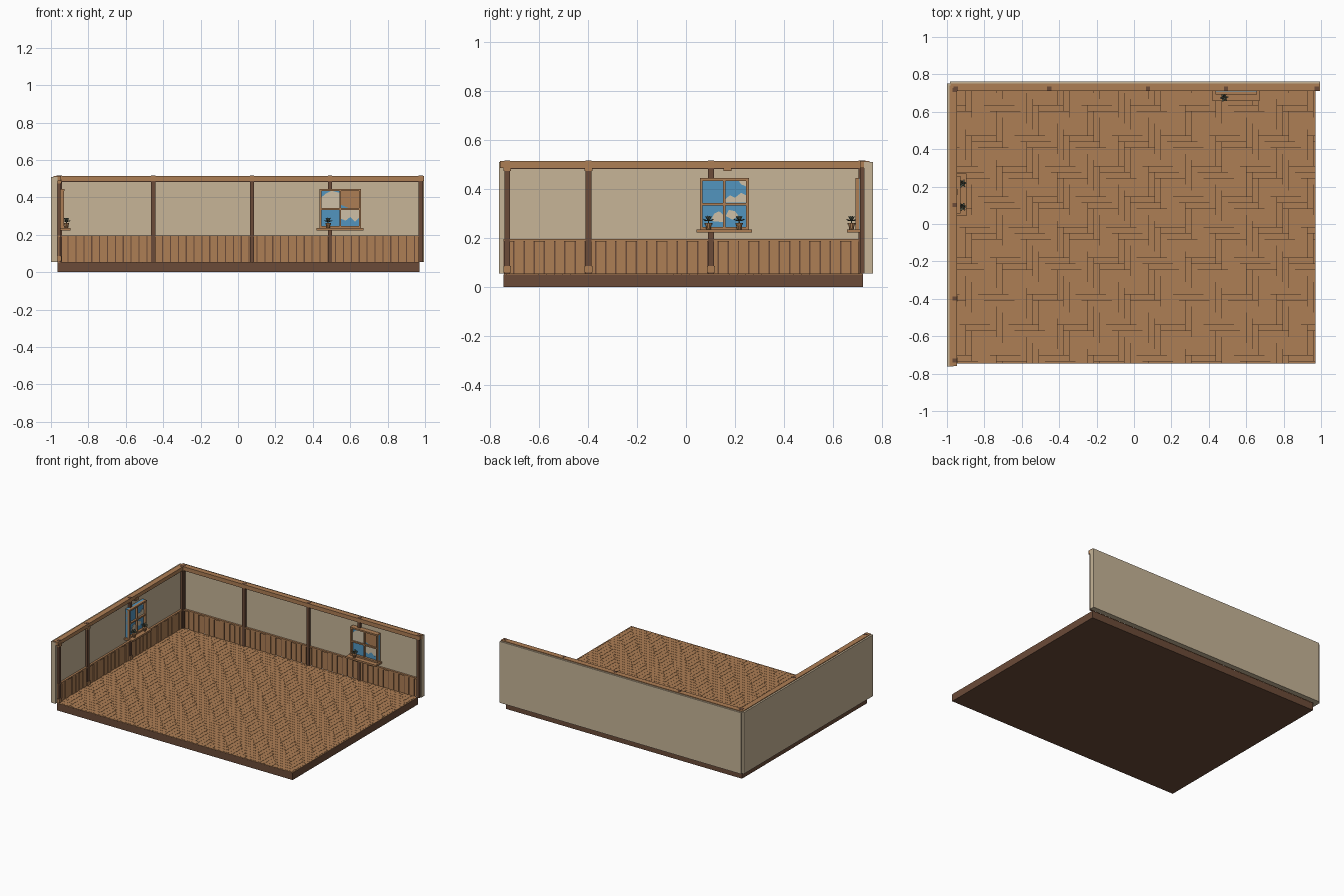
import bpy, bmesh, math
from mathutils import Matrix, Vector

if "Cube" in bpy.data.objects:
    bpy.data.objects.remove(bpy.data.objects["Cube"], do_unlink=True)


def material(name, rgb):
    m = bpy.data.materials.new(name)
    m.use_nodes = True
    m.diffuse_color = (*rgb, 1)
    m.node_tree.nodes["Principled BSDF"].inputs["Base Color"].default_value = (*rgb, 1)
    return m


PLASTER = material("beige plaster", (.57, .46, .31))
WOOD = material("warm wood", (.42, .21, .09))
DARK = material("dark wood", (.147, .07, .04))
GAP = material("shadow brown", (.05, .024, .012))
SKY = material("sky blue", (.085, .30, .52))
CLOUD = material("cloud cream", (.62, .53, .39))
LEAF = material("grey green", (.12, .14, .095))


def finish(name, bm, mat):
    bmesh.ops.recalc_face_normals(bm, faces=bm.faces)
    me = bpy.data.meshes.new(name)
    bm.to_mesh(me)
    bm.free()
    me.materials.append(mat)
    ob = bpy.data.objects.new(name, me)
    bpy.context.scene.collection.objects.link(ob)
    return ob


def boxes(name, spans, mat):
    """One object from ((x0,x1),(y0,y1),(z0,z1)) spans."""
    bm = bmesh.new()
    for s in spans:
        size = [abs(b - a) for a, b in s]
        mid = [(a + b) / 2 for a, b in s]
        bmesh.ops.create_cube(bm, size=1, matrix=Matrix.Translation(mid) @ Matrix.Diagonal((*size, 1)))
    return finish(name, bm, mat)


# Wall frames: u runs along the wall, d is the distance into the room
def back(u, d):
    return (u, .728 - d)


def left(u, d):
    return (-.965 + d, u)


def wall_boxes(name, side, spans, mat):
    out = []
    for (u0, u1), (d0, d1), z in spans:
        a, b = side(u0, d0), side(u1, d1)
        out.append(((a[0], b[0]), (a[1], b[1]), z))
    return boxes(name, out, mat)


# Floor slab with a dark bed under the parquet
X0, X1, Y0, Y1, TOP = -.965, .97, -.745, .722, .055
boxes("floor_slab", [((X0, X1), (Y0, Y1), (0, TOP - .003))], DARK)
boxes("parquet_bed", [((X0 + .002, X1 - .002), (Y0 + .002, Y1), (TOP - .004, TOP - .002))], GAP)

# Herringbone parquet, clipped to the slab
W = .0326
L = 4 * W
GROOVE = .0007
planks = []


def plank(x, y, w, h):
    a, b = max(x, X0) + GROOVE, min(x + w, X1) - GROOVE
    c, d = max(y, Y0) + GROOVE, min(y + h, Y1) - GROOVE
    if b - a > .002 and d - c > .002:
        planks.append(((a, b), (c, d), (TOP - .003, TOP)))


for row in range(-4, 52):
    y = Y0 + .011 + (row - 1) * W
    for col in range(-12, 24):
        x = X0 + col * 2 * L - row * W
        plank(x, y, L, W)
        plank(x + L, y, W, L)
boxes("parquet_planks", planks, WOOD)


# Wall panels
boxes("back_wall", [((-.985, .995), (.728, .763), (TOP, .51))], PLASTER)
boxes("left_wall", [((-1, -.965), (-.763, .75), (TOP, .51))], PLASTER)


def dress_wall(label, side, u0, u1, posts, rail_end):
    # wainscot planks on a dark backing
    wall_boxes(label + "_wainscot_backing", side, [((u0, u1), (0, .004), (TOP, .19))], DARK)
    n = round((u1 - u0) / .042)
    step = (u1 - u0) / n
    wall_boxes(label + "_wainscot_planks", side,
               [((u0 + i * step + .003, u0 + (i + 1) * step - .003), (.002, .01 if i % 3 else .007),
                 (TOP, .19)) for i in range(n)], WOOD)
    wall_boxes(label + "_wainscot_cap", side, [((u0, u1), (0, .015), (.187, .197))], WOOD)
    # top rail with a thin shadow moulding, and posts
    wall_boxes(label + "_top_rail", side, [((-.76 if side is left else -.98, rail_end), (-.022, .018), (.487, .515))], WOOD)
    wall_boxes(label + "_rail_moulding", side, [((u0, u1), (0, .012), (.482, .487))], DARK)
    wall_boxes(label + "_posts", side, [((p - .0115, p + .0115), (-.006, .0165), (TOP, .5165)) for p in posts], DARK)


dress_wall("back", back, -.95, .985, [-.953, -.453, .075, .492, .977], .995)
dress_wall("left", left, -.745, .715, [-.73, -.398, .102, .716], .74)

# Small blocks at the post ends
wall_boxes("post_blocks", left,
           [((p - .016, p + .016), (0, .021), z) for p in (-.73, -.398, .102) for z in ((.06, .086), (.473, .495))
            if not (p > 0 and z[0] > .4)] + [((.154, .186), (0, .021), (.473, .495))], WOOD)


def window(label, side, u0, u1):
    z0, z1, t = .235, .445, .011
    um, zm = (u0 + u1) / 2, .338
    wall_boxes(label + "_window_pane", side, [((u0, u1), (.002, .019), (z0, z1))], SKY)
    wall_boxes(label + "_window_frame", side, [
        ((u0, u0 + t), (0, .036), (z0, z1)), ((u1 - t, u1), (0, .036), (z0, z1)),
        ((u0, u1), (0, .0365), (z1 - t, z1)), ((u0, u1), (0, .0365), (z0, z0 + t)),
        ((um - .005, um + .005), (.01, .032), (z0, z1)),
        ((u0, u1), (.01, .0325), (zm - .005, zm + .005))], WOOD)
    wall_boxes(label + "_window_sill", side, [((u0 - .014, u1 + .012), (0, .07), (.222, .235))], WOOD)


def plate(name, side, outline, mat):
    """Thin painted shape lying on the pane."""
    bm = bmesh.new()
    f = bm.faces.new([bm.verts.new((*side(u, .019), z)) for u, z in outline])
    ext = bmesh.ops.extrude_face_region(bm, geom=[f])["geom"]
    shift = Vector((*side(0, .003), 0)) - Vector((*side(0, 0), 0))
    bmesh.ops.translate(bm, vec=shift, verts=[v for v in ext if isinstance(v, bmesh.types.BMVert)])
    finish(name, bm, mat)


window("back", back, .435, .658)
window("left", left, .057, .257)

# Painted scenery on the panes
plate("back_cloud_upper", back, [(.446, .40), (.47, .42), (.50, .435), (.542, .425), (.542, .343), (.446, .343)], CLOUD)
plate("back_warm_pane", back, [(.552, .36), (.59, .343), (.647, .343), (.647, .434), (.552, .434)], WOOD)
plate("back_cloud_lower", back, [(.552, .333), (.552, .285), (.575, .275), (.60, .295), (.625, .27), (.647, .29), (.647, .333)], CLOUD)
plate("left_cloud_upper", left, [(.162, .345), (.162, .36), (.18, .375), (.20, .365), (.225, .385), (.246, .375), (.246, .345)], CLOUD)
plate("left_cloud_corner", left, [(.215, .434), (.225, .42), (.246, .41), (.246, .434)], CLOUD)
plate("left_cloud_lower", left, [(.10, .27), (.115, .30), (.135, .31), (.152, .295), (.152, .265)], CLOUD)
plate("left_cloud_right", left, [(.162, .29), (.175, .315), (.20, .31), (.215, .29), (.19, .275)], CLOUD)


def plant(label, x, y):
    # tapered pot with a rim
    bm = bmesh.new()
    for r0, r1, h, z in ((.009, .013, .022, .246), (.0155, .0155, .006, .259)):
        bmesh.ops.create_cone(bm, cap_ends=True, segments=10, radius1=r0, radius2=r1, depth=h,
                              matrix=Matrix.Translation((x, y, z)))
    finish(label + "_pot", bm, WOOD)
    # two rings of flattened leaves
    bm = bmesh.new()
    for count, tilt, reach in ((6, 20, .015), (4, 60, .016)):
        for i in range(count):
            m = (Matrix.Translation((x, y, .268)) @ Matrix.Rotation(math.tau * i / count + tilt, 4, 'Z')
                 @ Matrix.Rotation(-math.radians(tilt), 4, 'Y') @ Matrix.Translation((reach, 0, 0))
                 @ Matrix.Diagonal((.011, .006, .0025, 1)))
            bmesh.ops.create_icosphere(bm, subdivisions=1, radius=1, matrix=m)
    bmesh.ops.create_cone(bm, cap_ends=True, segments=6, radius1=.003, radius2=.002, depth=.02,
                          matrix=Matrix.Translation((x, y, .268)))
    finish(label + "_leaves", bm, LEAF)


plant("back_plant", .482, .676)
plant("left_plant_front", -.917, .092)
plant("left_plant_rear", -.917, .217)
